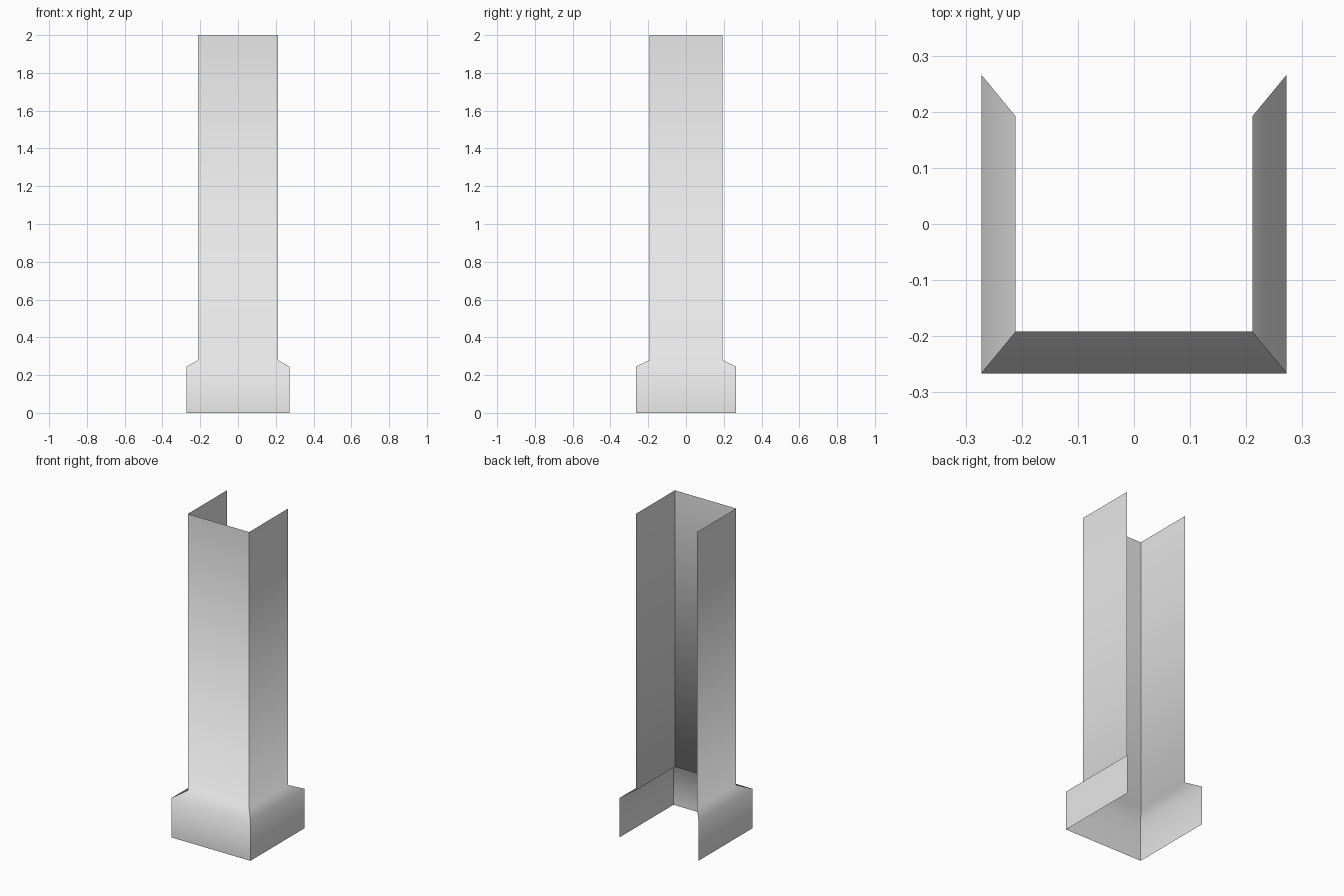
import bpy
import bmesh

cube = bpy.data.objects.get("Cube")
if cube:
    bpy.data.objects.remove(cube, do_unlink=True)

# Plain light grey
grey = bpy.data.materials.new("light_grey")
grey.use_nodes = True
colour = (0.8, 0.8, 0.8, 1)
grey.diffuse_color = colour
grey.node_tree.nodes["Principled BSDF"].inputs["Base Color"].default_value = colour

# Half width, half depth and height up the flared foot and the shaft
PROFILE = [(0.272, 0.266, 0), (0.272, 0.266, 0.245),
           (0.211, 0.192, 0.28), (0.211, 0.192, 2)]

# Plan corners in order: back left, front left, front right, back right
CORNERS = [(-1, 1), (-1, -1), (1, -1), (1, 1)]


def wall(name, start, end):
    """One thin sheet following the profile between two plan corners."""
    bm = bmesh.new()
    rows = [[bm.verts.new((sx * w, sy * d, z)) for sx, sy in (start, end)]
            for w, d, z in PROFILE]
    for low, high in zip(rows, rows[1:]):
        face = bm.faces.new((low[0], low[1], high[1], high[0]))
        face.smooth = True
    mesh = bpy.data.meshes.new(name)
    bm.to_mesh(mesh)
    bm.free()
    mesh.materials.append(grey)
    obj = bpy.data.objects.new(name, mesh)
    bpy.context.collection.objects.link(obj)


# Three walls, open at the back, with hard corners between them
for name, start, end in zip(("right_wall", "front_wall", "left_wall"),
                            CORNERS, CORNERS[1:]):
    wall(name, start, end)
